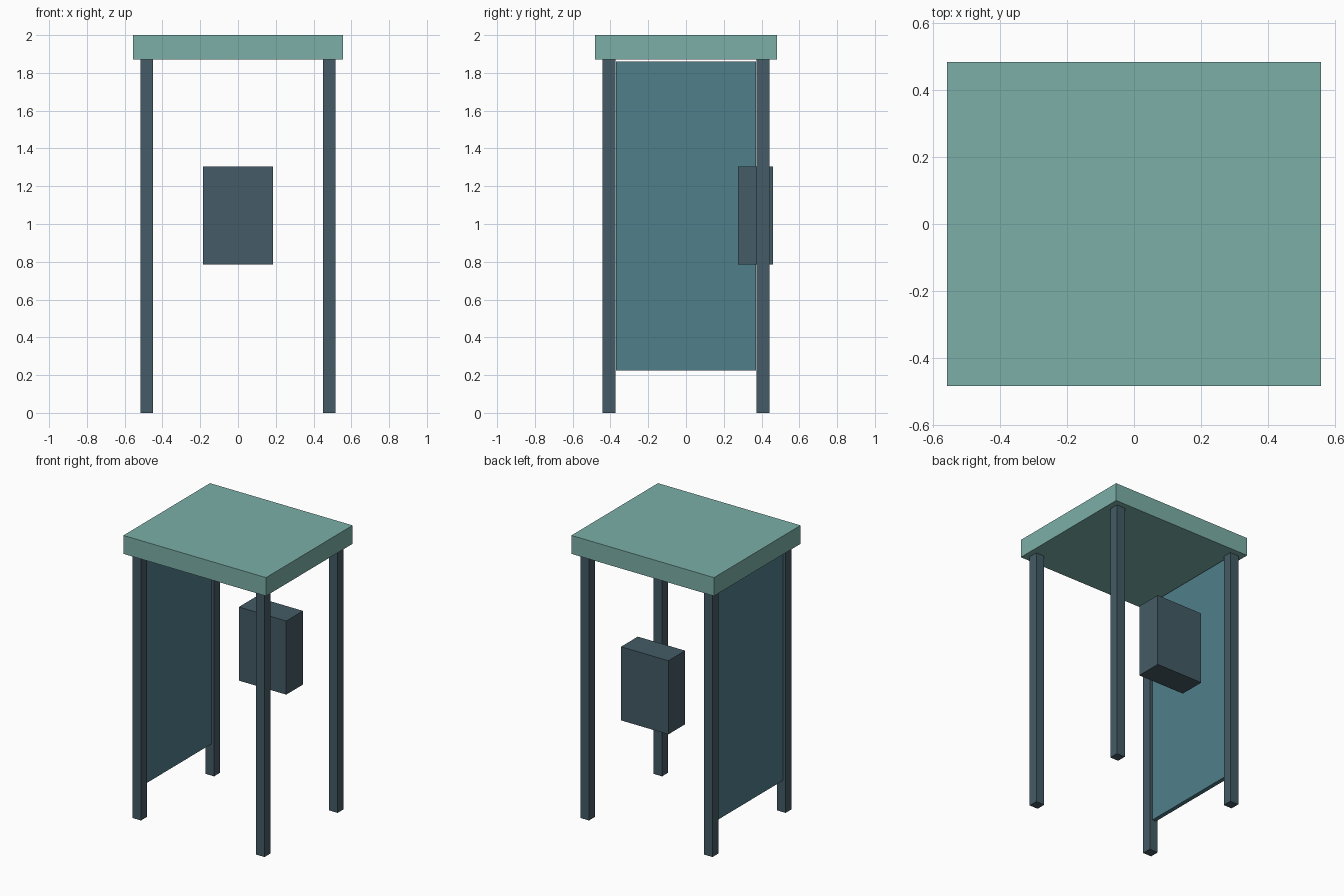
import bpy

if "Cube" in bpy.data.objects:
    bpy.data.objects.remove(bpy.data.objects["Cube"])


def material(name, color):
    mat = bpy.data.materials.new(name)
    mat.diffuse_color = (*color, 1.0)
    mat.use_nodes = True
    mat.node_tree.nodes["Principled BSDF"].inputs["Base Color"].default_value = mat.diffuse_color
    return mat


def box(name, x, y, z, mat):
    """Axis-aligned box from (min, max) ranges."""
    ranges = (x, y, z)
    bpy.ops.mesh.primitive_cube_add(size=1, location=[(a + b) / 2 for a, b in ranges])
    obj = bpy.context.object
    obj.name = name
    obj.scale = [b - a for a, b in ranges]
    bpy.ops.object.transform_apply(location=False, rotation=False, scale=True)
    obj.data.materials.append(mat)
    return obj


roof_mat = material("roof_teal", (0.20, 0.43, 0.39))
frame_mat = material("frame_slate", (0.058, 0.105, 0.133))
panel_mat = material("panel_blue", (0.08, 0.21, 0.26))

# Roof slab
box("roof", (-0.557, 0.557), (-0.483, 0.483), (1.87, 2.0), roof_mat)

# Four corner posts
POST = 0.067
for side, sx in (("left", -1), ("right", 1)):
    for end, sy in (("front", -1), ("back", 1)):
        cx, cy = sx * 0.4825, sy * 0.408
        box(f"{end}_{side}_post", (cx - POST / 2, cx + POST / 2),
            (cy - POST / 2, cy + POST / 2), (0, 1.87), frame_mat)

# Side panel between the left posts
box("left_side_panel", (-0.4975, -0.4675), (-0.37, 0.37), (0.225, 1.86), panel_mat)

# Equipment box at the back
box("equipment_box", (-0.185, 0.185), (0.274, 0.461), (0.785, 1.305), frame_mat)
